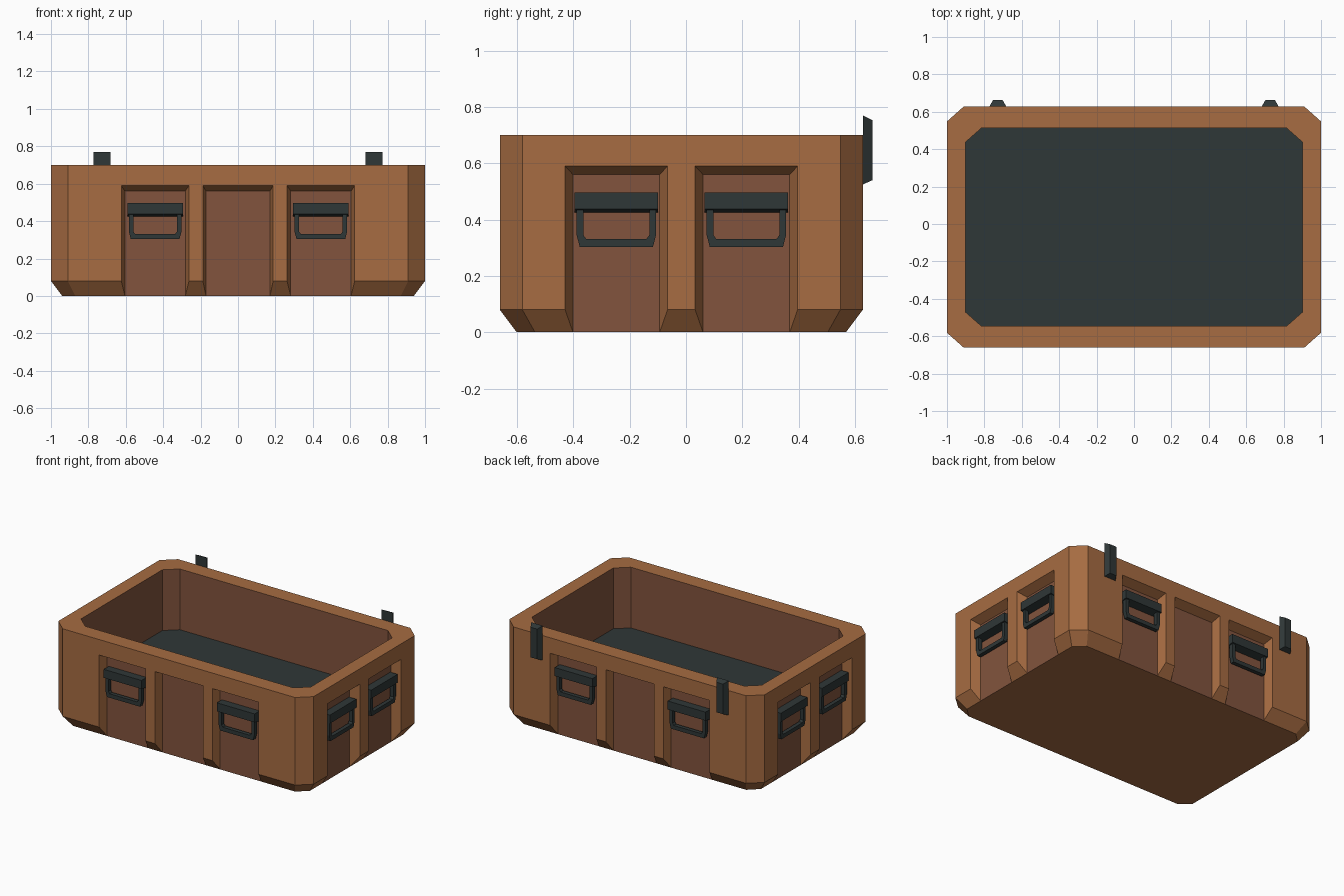
import bpy, bmesh, math
from mathutils import Vector

if "Cube" in bpy.data.objects:
    bpy.data.objects.remove(bpy.data.objects["Cube"])


def material(name, rgb):
    m = bpy.data.materials.new(name)
    m.diffuse_color = (*rgb, 1)
    m.use_nodes = True
    m.node_tree.nodes["Principled BSDF"].inputs["Base Color"].default_value = m.diffuse_color
    return m


TAN = material("tan brown", (0.385, 0.150, 0.054))
PANEL = material("red brown", (0.223, 0.088, 0.047))
DARK = material("dark slate", (0.028, 0.038, 0.038))

HX, HY, CY = 1.0, 0.645, -0.0165     # half sizes and centre of the crate
H, LIP, DEPTH = 0.70, 0.08, 0.06     # height, bottom bevel height, recess depth
TOP_OUT, TOP_IN = 0.59, 0.56         # recess top edges
FLOOR = 0.27


def place(side, u, z, d):
    """Point on side 0..3 (front, right, back, left): u along, z up, d inwards."""
    a = side * math.pi / 2
    n = Vector((math.sin(a), -math.cos(a), 0))
    t = Vector((math.cos(a), math.sin(a), 0))
    p = n * ((HX if side % 2 else HY) - d) + t * u
    return Vector((p.x, p.y + CY, z))


def finish(name, bm, mats):
    bmesh.ops.remove_doubles(bm, verts=bm.verts, dist=1e-5)
    bmesh.ops.recalc_face_normals(bm, faces=bm.faces)
    me = bpy.data.meshes.new(name)
    bm.to_mesh(me)
    bm.free()
    for m in mats:
        me.materials.append(m)
    ob = bpy.data.objects.new(name, me)
    bpy.context.collection.objects.link(ob)
    return ob


def add_face(bm, pts, mat=0):
    f = bm.faces.new([bm.verts.new(p) for p in pts])
    f.material_index = mat


def loft(bm, a, b, mat=0):
    for i in range(len(a)):
        j = (i + 1) % len(a)
        add_face(bm, (a[i], a[j], b[j], b[i]), mat)


def prism(name, a, b, mat):
    bm = bmesh.new()
    loft(bm, a, b)
    add_face(bm, a)
    add_face(bm, b)
    return finish(name, bm, [mat])


def octagon(hx, hy, cx, cy, z):
    q = [(-hx + cx, -hy), (hx - cx, -hy), (hx, -hy + cy), (hx, hy - cy)]
    return [Vector((s * x, s * y + CY, z)) for s in (1, -1) for x, y in q]


# Crate body: octagonal tub with open-bottomed tapered recesses on every side
bm = bmesh.new()
rim = octagon(HX, HY, 0.09, 0.08, H)
lip = octagon(HX, HY, 0.09, 0.08, LIP)
base = octagon(HX - DEPTH, HY - DEPTH, 0.07, 0.065, 0)
mouth = octagon(0.90, 0.53, 0.085, 0.075, H)
floor = octagon(0.90, 0.53, 0.085, 0.075, FLOOR)
loft(bm, rim, mouth)
loft(bm, mouth, floor, 1)
add_face(bm, floor, 2)
add_face(bm, base)
for i in (1, 3, 5, 7):               # corner chamfers
    j = (i + 1) % 8
    add_face(bm, (rim[i], rim[j], lip[j], lip[i]))
    add_face(bm, (lip[i], lip[j], base[j], base[i]))

FRONT = [(-0.443, 0.181, 0.02), (0, 0.188, 0.017), (0.443, 0.181, 0.02)]
ENDS = [(-0.231, 0.182, 0.028), (0.231, 0.182, 0.028)]
for s in range(4):
    def P(u, z, d, s=s):
        return place(s, u, z, d)
    out, low = (HY - 0.08, HY - DEPTH - 0.065) if s % 2 else (HX - 0.09, HX - DEPTH - 0.07)
    outline = [P(-out, H, 0), P(-out, LIP, 0)]
    prev = (-out, -low)
    for c, w, taper in ENDS if s % 2 else FRONT:
        a0, a1, b0, b1 = c - w, c + w, c - w + taper, c + w - taper
        outline += [P(a0, LIP, 0), P(a0, TOP_OUT, 0), P(a1, TOP_OUT, 0), P(a1, LIP, 0)]
        add_face(bm, (P(b0, 0, DEPTH), P(b1, 0, DEPTH), P(b1, TOP_IN, DEPTH), P(b0, TOP_IN, DEPTH)), 1)
        for a, b in ((a0, b0), (a1, b1)):
            add_face(bm, (P(a, LIP, 0), P(a, TOP_OUT, 0), P(b, TOP_IN, DEPTH), P(b, 0, DEPTH)))
        add_face(bm, (P(a0, TOP_OUT, 0), P(a1, TOP_OUT, 0), P(b1, TOP_IN, DEPTH), P(b0, TOP_IN, DEPTH)))
        add_face(bm, (P(prev[0], LIP, 0), P(a0, LIP, 0), P(b0, 0, DEPTH), P(prev[1], 0, DEPTH)))
        prev = (a1, b1)
    add_face(bm, (P(prev[0], LIP, 0), P(out, LIP, 0), P(low, 0, DEPTH), P(prev[1], 0, DEPTH)))
    add_face(bm, outline + [P(out, LIP, 0), P(out, H, 0)])
finish("crate_body", bm, [TAN, PANEL, DARK])

# Handles: a bracket and a hanging U-shaped grip in the outer recesses
BRACKET = [(DEPTH, 0.425), (0.003, 0.437), (0.003, 0.497), (DEPTH, 0.497)]
HALF_GRIP = [(-0.141, 0.44), (-0.141, 0.345), (-0.130, 0.303)]
HALF_HOLE = [(0.107, 0.331), (0.117, 0.345), (0.117, 0.44)]
GRIP = (HALF_GRIP + [(-u, z) for u, z in reversed(HALF_GRIP)]
        + [(u, z) for u, z in reversed(HALF_HOLE)] + [(-u, z) for u, z in HALF_HOLE])
for s, side in enumerate(("front", "right", "back", "left")):
    for k in (-1, 1):
        c = k * (0.231 if s % 2 else 0.443)
        tag = side + ("_a" if k < 0 else "_b")
        prism("handle_bracket_" + tag,
              [place(s, c - 0.148, z, d) for d, z in BRACKET],
              [place(s, c + 0.148, z, d) for d, z in BRACKET], DARK)
        prism("handle_grip_" + tag,
              [place(s, c + u, z, 0.012) for u, z in GRIP],
              [place(s, c + u, z, 0.04) for u, z in GRIP], DARK)

# Hinge clips on the back, rising above the rim
for k in (-1, 1):
    def ring(w, y, z0, z1):
        return [Vector((k * 0.728 + u * w, y, z)) for u, z in ((-1, z0), (1, z0), (1, z1), (-1, z1))]
    prism("hinge_clip_" + ("left" if k < 0 else "right"),
          ring(0.045, 0.6285, 0.525, 0.77), ring(0.026, 0.662, 0.54, 0.753), DARK)
